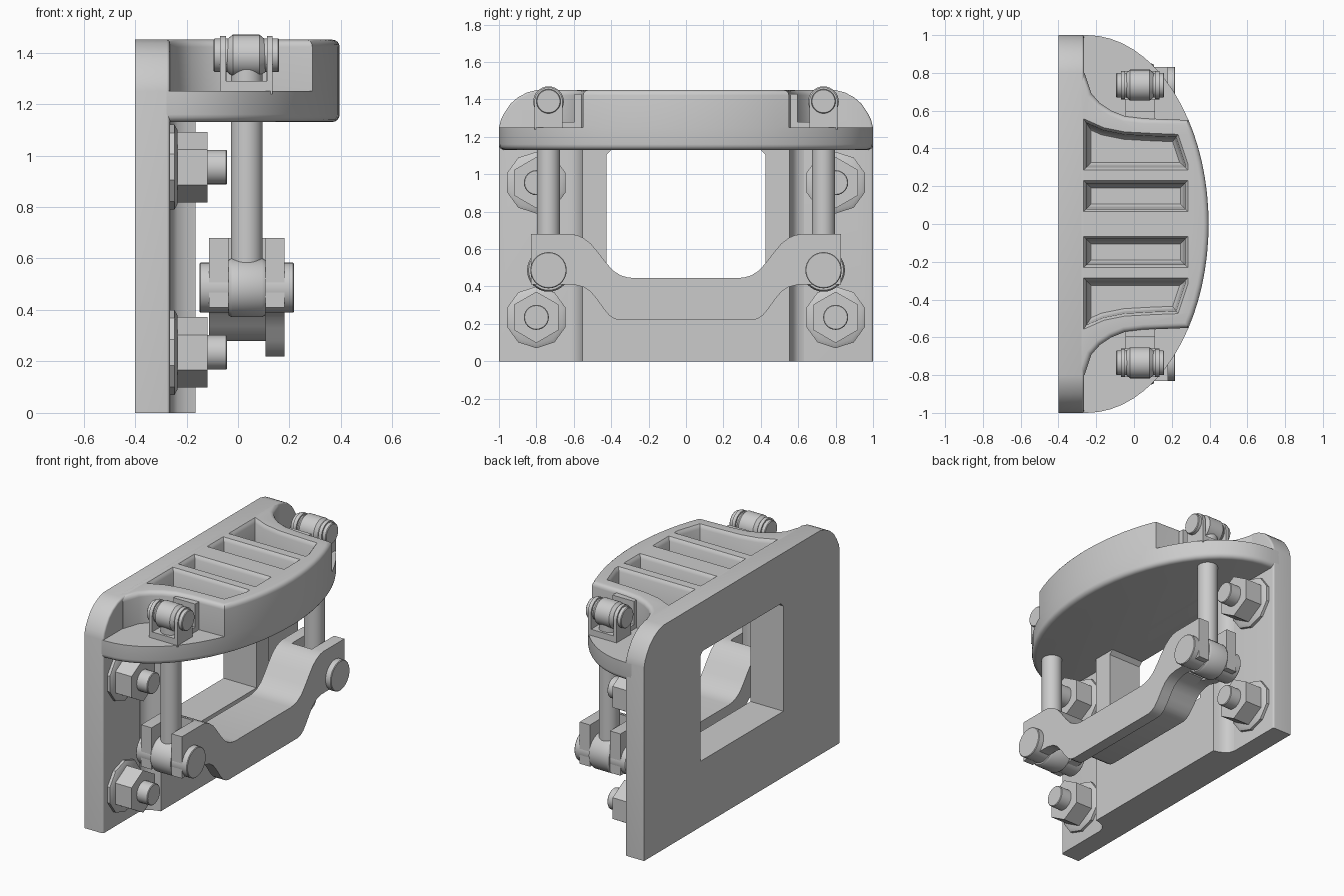
import bpy, bmesh
from math import sin, cos, pi, radians, asin
from mathutils import Vector

if "Cube" in bpy.data.objects:
    bpy.data.objects.remove(bpy.data.objects["Cube"])


def offset(pts, d):
    """Move a counter-clockwise outline inwards by d with mitred corners."""
    out, n = [], len(pts)
    for i in range(n):
        a, b, c = (Vector(pts[(i + k) % n]) for k in (-1, 0, 1))
        e1, e2 = (b - a).normalized(), (c - b).normalized()
        n1, n2 = Vector((-e1.y, e1.x)), Vector((-e2.y, e2.x))
        out.append(b + (n1 + n2) * d / max(0.3, 1 + n1.dot(n2)))
    return out


def loft(name, pts, rings, axis='z'):
    """Stack inset copies of an outline: rings are (level, inset) pairs."""
    area = sum(pts[i - 1][0] * pts[i][1] - pts[i][0] * pts[i - 1][1] for i in range(len(pts)))
    if area < 0:
        pts = pts[::-1]
    bm = bmesh.new()
    loops = []
    for w, d in rings:
        ring = offset(pts, d) if d else pts
        loops.append([bm.verts.new((w, p[0], p[1]) if axis == 'x' else (p[0], p[1], w)) for p in ring])
    n = len(pts)
    for lo, hi in zip(loops, loops[1:]):
        for i in range(n):
            bm.faces.new((lo[i], lo[(i + 1) % n], hi[(i + 1) % n], hi[i]))
    bm.faces.new(loops[0][::-1])
    bm.faces.new(loops[-1])
    bmesh.ops.recalc_face_normals(bm, faces=bm.faces)
    me = bpy.data.meshes.new(name)
    bm.to_mesh(me)
    bm.free()
    ob = bpy.data.objects.new(name, me)
    bpy.context.collection.objects.link(ob)
    return ob


def edge_round(level, r, direction, steps=4):
    """Quarter-round rings that end at the given level."""
    return [(level - direction * r * (1 - sin(k * pi / 2 / steps)), r * (1 - cos(k * pi / 2 / steps)))
            for k in range(steps + 1)]


def circle(u, v, r, n=32, turn=0.0):
    return [(u + r * cos(turn + 2 * pi * k / n), v + r * sin(turn + 2 * pi * k / n)) for k in range(n)]


def rect(u0, u1, v0, v1):
    return [(u0, v0), (u1, v0), (u1, v1), (u0, v1)]


def mirror_u(half):
    return half + [(-u, v) for u, v in reversed(half)]


def mirror_v(half):
    return half + [(u, -v) for u, v in reversed(half)]


def cut(ob, cutters):
    bpy.context.view_layer.objects.active = ob
    for c in cutters:
        m = ob.modifiers.new("cut", 'BOOLEAN')
        m.operation, m.solver, m.object = 'DIFFERENCE', 'EXACT', c
        bpy.ops.object.modifier_apply(modifier=m.name)


def discard(cutters):
    for c in cutters:
        bpy.data.objects.remove(c, do_unlink=True)


# back plate and its thicker middle, with the window
plate = loft("back_plate", mirror_u([(1, 0), (1, 1.25), (.99, 1.29), (.97, 1.33), (.94, 1.375),
                                     (.9, 1.41), (.85, 1.437), (.8, 1.45)]),
             [(-.4, 0)] + edge_round(-.265, .012, 1), 'x')
for v in plate.data.vertices:      # keep the foot flat on the ground
    if v.co.z < .05:
        v.co.z = 0
block = loft("plate_middle", mirror_v([(-.27, .63), (-.262, .63), (-.255, .6), (-.235, .578),
                                       (-.2, .562), (-.165, .553)]), [(0, 0), (1.14, 0)])
window = loft("window_cutter", mirror_u([(.425, .425), (.425, 1.105), (.4, 1.13)]), [(-.6, 0), (.1, 0)], 'x')
cut(plate, [window])
cut(block, [window])
discard([window])

# shelf: half-ellipse slab with a raised middle
def ell(t):
    return (-.25 + .645 * cos(t), sin(t))

t0 = asin(.55)
mid = [ell(t0 * k / 7) for k in range(1, 8)]
side = [ell(t0 + (pi / 2 - t0) * k / 10) for k in range(1, 11)]
apex = [ell(0)]
half = mid + side + [(-.31, 1)]
slab_outline = apex + half + [(x, -y) for x, y in reversed(half)]
loft("shelf_slab", slab_outline, edge_round(1.13, .03, -1)[::-1] + [(1.25, 0)])

half = mid + [(.05, .56), (-.05, .572), (-.12, .6), (-.18, .64), (-.225, .69), (-.262, .8), (-.33, .8)]
raised = loft("shelf_raised_middle", apex + half + [(x, -y) for x, y in reversed(half)],
              [(1.249, 0)] + edge_round(1.45, .028, 1))

# four drafted pockets in the shelf with a small pad on each floor
narrow = rect(-.262, .28, .07, .225)
wide = [(-.262, .29), (.28, .29), (.28, .32), (.23, .47), (.1, .475), (-.05, .483), (-.16, .505), (-.262, .55)]
pockets = []
for s in (-1, 1):
    for o in (narrow, wide):
        pockets.append(loft("pocket_cutter", [(x, s * y) for x, y in o],
                            [(1.265, .035), (1.28, .022), (1.3, .017), (1.425, .01), (1.44, .003), (1.47, -.02)]))
    for y0, y1 in ((.117, .18), (.357, .42)):
        loft("pocket_pad", [(x, s * y) for x, y in rect(-.16, .175, y0, y1)], [(1.25, 0), (1.272, 0)])
cut(raised, pockets)
discard(pockets)

for s in (-1, 1):
    yc = s * .735
    # top hinge: bracket base, ears, stop tab, barrel and pin
    loft("hinge_base", rect(yc - .075, yc + .075, 1.24, 1.29), [(-.07, 0), (.135, 0)], 'x')
    ear = [(yc - .075, 1.245), (yc + .075, 1.245)] + \
          [(yc + .075 * cos(pi * k / 14), 1.39 + .075 * sin(pi * k / 14)) for k in range(15)]
    for x0 in (-.07, .112):
        loft("hinge_ear", ear, [(x0, 0), (x0 + .023, 0)], 'x')
    loft("hinge_stop_tab", [(x, s * y) for x, y in rect(-.045, .11, .55, .595)], [(1.245, 0), (1.43, 0)])
    loft("hinge_stop_foot", [(x, s * y) for x, y in rect(-.045, .11, .55, .67)], [(1.245, 0), (1.28, 0)])
    loft("upper_barrel", circle(yc, 1.388, .082), [(-.047, .022), (-.02, 0), (.083, 0), (.11, .022)], 'x')
    loft("upper_pin", circle(yc, 1.39, .065), [(-.095, .004), (-.091, 0), (.156, 0), (.16, .004)], 'x')

    # hanging rod with lower barrel and pin
    loft("hanging_rod", [(x, y) for x, y in circle(.034, yc, .062)], [(.5, 0), (1.36, 0)])
    loft("lower_barrel", circle(yc, .487, .115), [(-.037, .008), (-.025, 0), (.093, 0), (.107, .008)], 'x')
    loft("lower_pin", circle(yc, .487, .097), [(-.15, .004), (-.146, 0), (.214, 0), (.218, .004)], 'x')

    # mounting bolts
    for z in (.235, .955):
        y = s * .8
        loft("bolt_washer", circle(y, z, .165, 10, pi / 10), [(-.27, 0), (-.247, 0), (-.235, .02)], 'x')
        loft("bolt_nut", circle(y, z, .137, 6, radians(30)), [(-.245, 0), (-.118, 0)], 'x')
        loft("bolt_stud", circle(y, z, .067, 24), [(-.13, 0), (-.046, 0), (-.042, .004)], 'x')

# curved cross arm: front plate, rear plate and filling web
top = [(.62, .68), (.585, .675), (.55, .66), (.51, .63), (.47, .582), (.43, .53), (.39, .485),
       (.35, .46), (.315, .449), (.28, .445)]
tip = [(.65, .41), (.83, .41), (.83, .68)]
low = [(.35, .22), (.38, .226), (.41, .245), (.44, .28), (.475, .33), (.51, .372), (.55, .398), (.6, .41)]
high = [(.33, .28), (.36, .287), (.39, .307), (.42, .338), (.455, .38), (.49, .408), (.53, .424), (.58, .43)]
loft("arm_front_plate", mirror_u(low + tip + top), [(.106, 0), (.18, 0)], 'x')
loft("arm_rear_plate", mirror_u(high + tip + top), [(-.112, 0), (-.037, 0)], 'x')
loft("arm_web", mirror_u(high + [(.605, .435), (.605, .679)] + top[1:]), [(-.037, 0), (.106, 0)], 'x')

# smooth curved surfaces, keep real edges sharp
bpy.ops.object.select_all(action='DESELECT')
for ob in bpy.context.collection.objects:
    ob.select_set(True)
    bpy.context.view_layer.objects.active = ob
bpy.ops.object.shade_smooth_by_angle(angle=radians(32))
